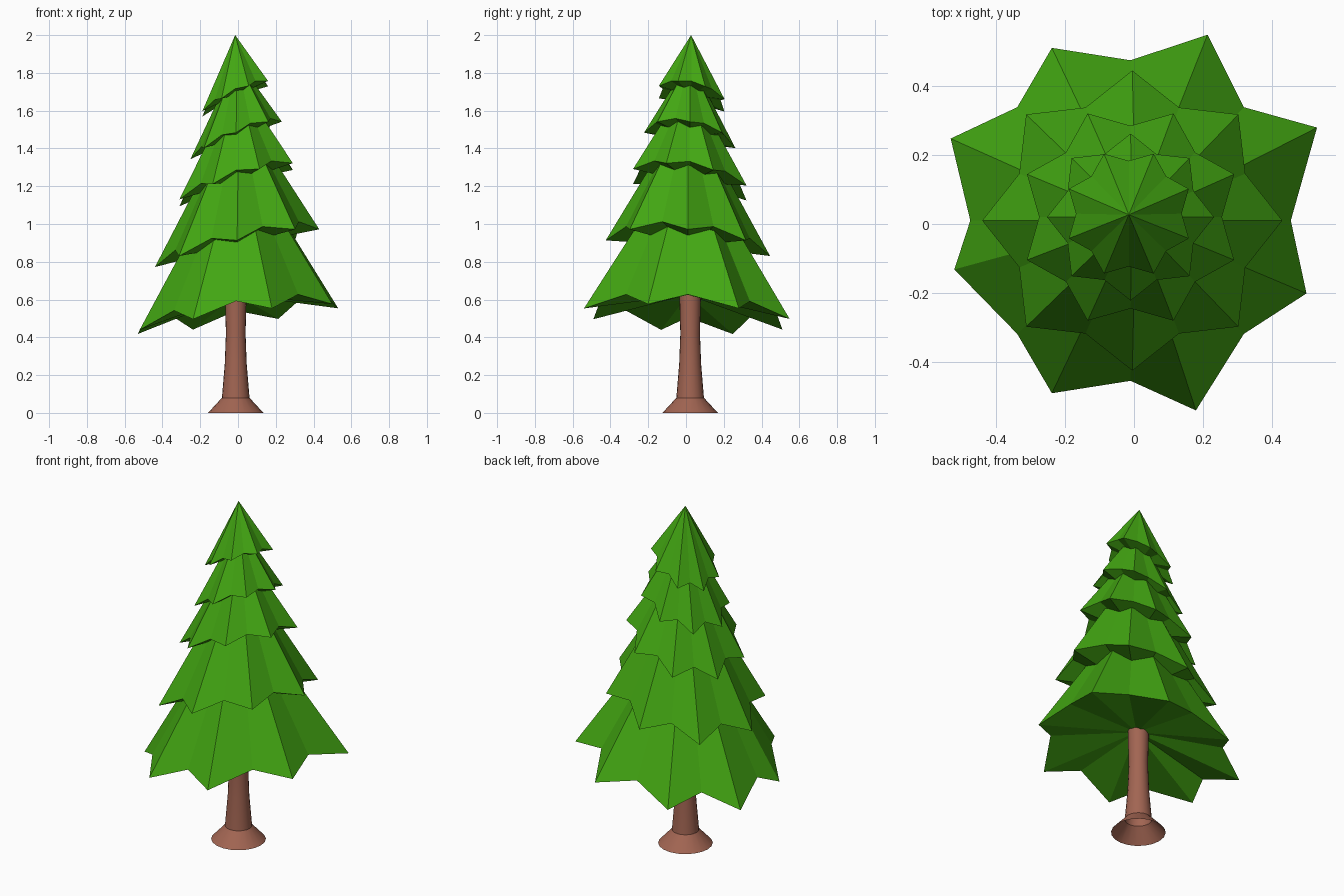
import bpy, bmesh, math

if "Cube" in bpy.data.objects:
    bpy.data.objects.remove(bpy.data.objects["Cube"])


def material(name, rgb):
    m = bpy.data.materials.new(name)
    m.diffuse_color = (*rgb, 1.0)
    m.use_nodes = True
    m.node_tree.nodes["Principled BSDF"].inputs["Base Color"].default_value = m.diffuse_color
    return m


GREEN = material("needle green", (0.055, 0.38, 0.006))
BROWN = material("bark brown", (0.36, 0.13, 0.085))


def finish(bm, name, mat):
    bmesh.ops.recalc_face_normals(bm, faces=bm.faces)
    me = bpy.data.meshes.new(name)
    bm.to_mesh(me)
    bm.free()
    me.materials.append(mat)
    ob = bpy.data.objects.new(name, me)
    bpy.context.collection.objects.link(ob)
    return ob


def tier(name, centre, radius, z0, slope, apex, under, turn, jitter=None):
    """Eight-pointed tilted star skirt: cone above, shallow hollow below."""
    cx, cy = centre
    bm = bmesh.new()
    rim = []
    for i in range(16):
        tip = i % 2 == 0
        a = math.radians(turn + i * 22.5)
        r = radius if tip else radius * 0.815
        if tip and jitter:
            da, dr = jitter[i // 2]
            a += math.radians(da)
            r += dr
        x, y = cx + r * math.cos(a), cy + r * math.sin(a)
        z = z0 + slope[0] * x + slope[1] * y + (0 if tip else 0.12 * radius)
        rim.append(bm.verts.new((x, y, z)))
    top = bm.verts.new(apex)
    hollow = bm.verts.new((cx, cy, under))
    for i in range(16):
        a, b = rim[i], rim[(i + 1) % 16]
        bm.faces.new((a, b, top))
        bm.faces.new((b, a, hollow))
    return finish(bm, name, GREEN)


# Foliage tiers, bottom to top; the tilt grows towards the top
tier("foliage_tier_1", (-0.01, 0.01), 0.57, 0.50, (0.13, -0.055), (0, 0.01, 1.41), 0.625, 22.5,
     [(4, 0.034), (0, 0.013), (2, -0.02), (-2, 0.003),
      (-7, -0.04), (-2, -0.02), (-3.5, 0.012), (0, -0.018)])
tier("foliage_tier_2", (-0.005, 0.01), 0.435, 0.874, (0.23, -0.095), (0.005, 0.01, 1.63), 0.885, 0)
tier("foliage_tier_3", (-0.01, 0.02), 0.325, 1.214, (0.32, -0.145), (0, 0.015, 1.76), 1.222, 22.5)
tier("foliage_tier_4", (-0.01, 0.02), 0.242, 1.45, (0.41, -0.17), (-0.005, 0.02, 1.87), 1.455, 0)
tier("foliage_tier_5", (-0.015, 0.03), 0.188, 1.676, (0.46, -0.20), (-0.015, 0.027, 2.0), 1.68, 22.5)

# Trunk: lathed profile with a flared foot, open underneath
profile = [(0.147, 0.0), (0.073, 0.08), (0.058, 0.26), (0.052, 0.42), (0.056, 0.58), (0.058, 0.68)]
bm = bmesh.new()
N = 20
rings = [[bm.verts.new((-0.012 + r * math.cos(2 * math.pi * k / N),
                        0.022 + r * math.sin(2 * math.pi * k / N), z)) for k in range(N)]
         for r, z in profile]
for lo, hi in zip(rings, rings[1:]):
    for k in range(N):
        j = (k + 1) % N
        bm.faces.new((lo[k], lo[j], hi[j], hi[k]))
trunk = finish(bm, "trunk", BROWN)
bpy.context.view_layer.objects.active = trunk
trunk.select_set(True)
bpy.ops.object.shade_smooth_by_angle(angle=math.radians(30))
